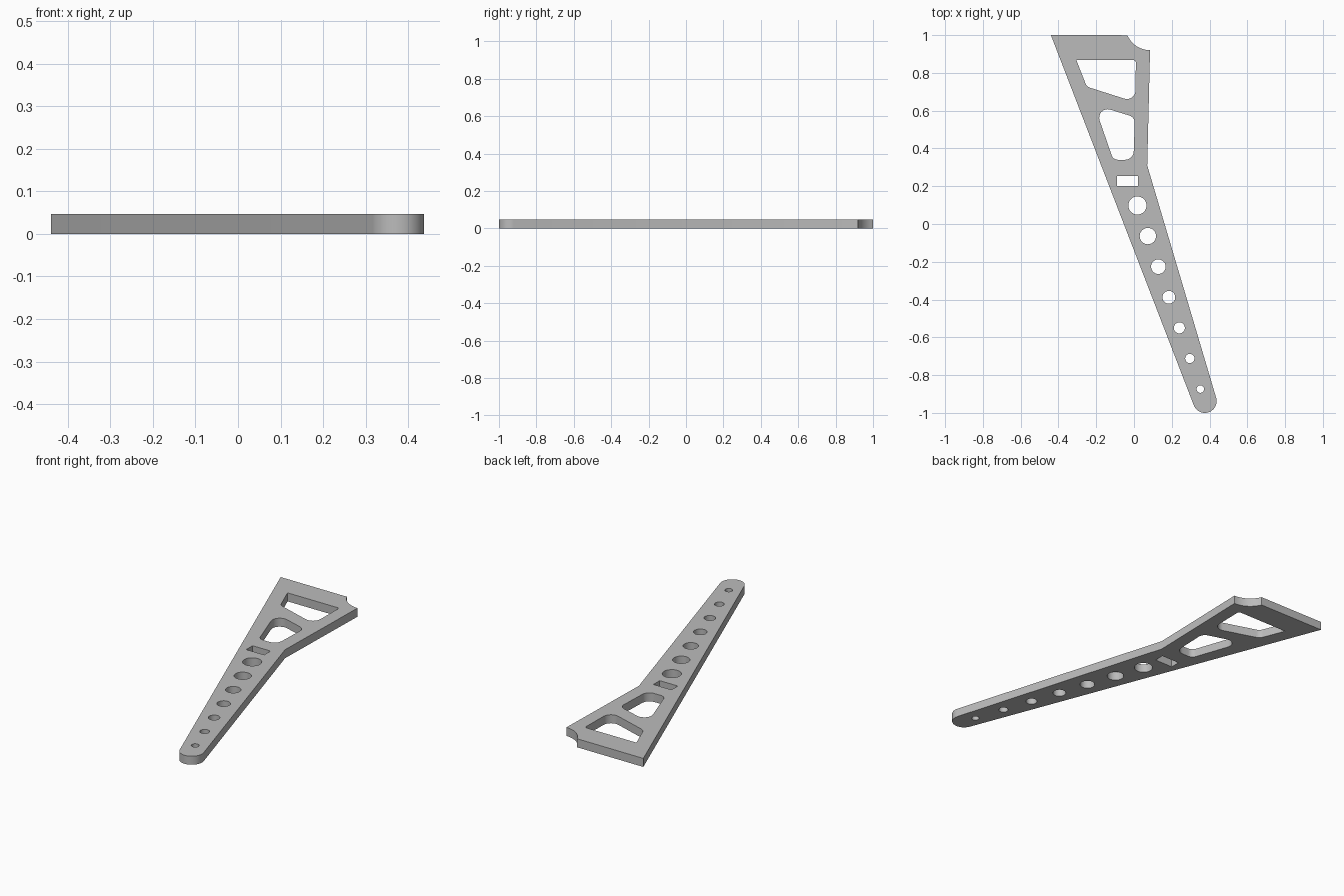
import bpy, bmesh
from math import cos, sin, tan, pi, radians
from mathutils import Vector

cube = bpy.data.objects.get("Cube")
if cube:
    bpy.data.objects.remove(cube, do_unlink=True)

THICK = 0.047


def arc(cx, cy, r, start, end, steps):
    """Points along an arc, angles in degrees."""
    angles = [radians(start + (end - start) * i / steps) for i in range(steps + 1)]
    return [(cx + r * cos(a), cy + r * sin(a)) for a in angles]


def rounded(corners, steps=8):
    """Polygon from (x, y, radius) corners, each filleted by its radius."""
    pts = []
    for i, (x, y, r) in enumerate(corners):
        p = Vector((x, y))
        if r == 0:
            pts.append((x, y))
            continue
        a = (Vector(corners[i - 1][:2]) - p).normalized()
        b = (Vector(corners[(i + 1) % len(corners)][:2]) - p).normalized()
        half = a.angle(b) / 2
        centre = p + (a + b).normalized() * (r / sin(half))
        u = p + a * (r / tan(half)) - centre
        v = p + b * (r / tan(half)) - centre
        sweep = u.angle_signed(v)
        for k in range(steps + 1):
            t = -sweep * k / steps
            pts.append((centre.x + u.x * cos(t) - u.y * sin(t),
                        centre.y + u.x * sin(t) + u.y * cos(t)))
    return pts


# Outer edge: straight back, scooped corner, bent side, round tip
outline = [(-0.44, 1.0)]
outline += arc(0.085, 1.05, 0.13, 203, 270, 12)
outline += [(0.07, 0.31)]
outline += arc(0.375, -0.9375, 0.0625, 16.6, -158.9, 24)

# Two webbed windows and the slot
loops = [
    outline,
    rounded([(-0.305, 0.867, 0), (0.01, 0.867, 0.012),
             (0.007, 0.645, 0.045), (-0.25, 0.727, 0.04)]),
    rounded([(-0.211, 0.632, 0.045), (0.005, 0.565, 0.04),
             (-0.003, 0.34, 0.045), (-0.11, 0.34, 0.035)]),
    [(-0.09, 0.2), (0.02, 0.2), (0.02, 0.255), (-0.09, 0.255)],
]

# Row of shrinking round holes
for i in range(7):
    loops.append(arc(0.018 + 0.0555 * i, 0.098 - 0.162 * i,
                     0.048 - 0.0047 * i, 0, 360, 32)[:-1])

# Flat filled profile, extruded to thickness
curve = bpy.data.curves.new("bracket_profile", "CURVE")
curve.dimensions = "2D"
curve.fill_mode = "BOTH"
curve.extrude = THICK / 2
for pts in loops:
    spline = curve.splines.new("POLY")
    spline.points.add(len(pts) - 1)
    for point, (x, y) in zip(spline.points, pts):
        point.co = (x, y, 0, 1)
    spline.use_cyclic_u = True

profile = bpy.data.objects.new("bracket_profile", curve)
bpy.context.collection.objects.link(profile)
bpy.context.view_layer.update()
evaluated = profile.evaluated_get(bpy.context.evaluated_depsgraph_get())
mesh = bpy.data.meshes.new_from_object(evaluated)
bpy.data.objects.remove(profile, do_unlink=True)

# Weld caps to walls and sit the plate on the ground
bm = bmesh.new()
bm.from_mesh(mesh)
bmesh.ops.remove_doubles(bm, verts=bm.verts, dist=0.0001)
bmesh.ops.translate(bm, verts=bm.verts, vec=(0, 0, THICK / 2))
bmesh.ops.recalc_face_normals(bm, faces=bm.faces)
bm.to_mesh(mesh)
bm.free()

# Plain grey
grey = bpy.data.materials.new("plain_grey")
grey.use_nodes = True
colour = (0.5, 0.5, 0.5, 1)
grey.diffuse_color = colour
grey.node_tree.nodes["Principled BSDF"].inputs["Base Color"].default_value = colour
mesh.materials.clear()
mesh.materials.append(grey)

bracket = bpy.data.objects.new("bracket_arm", mesh)
bpy.context.collection.objects.link(bracket)
bpy.ops.object.select_all(action="DESELECT")
bracket.select_set(True)
bpy.context.view_layer.objects.active = bracket
bpy.ops.object.shade_smooth_by_angle(angle=radians(30))
